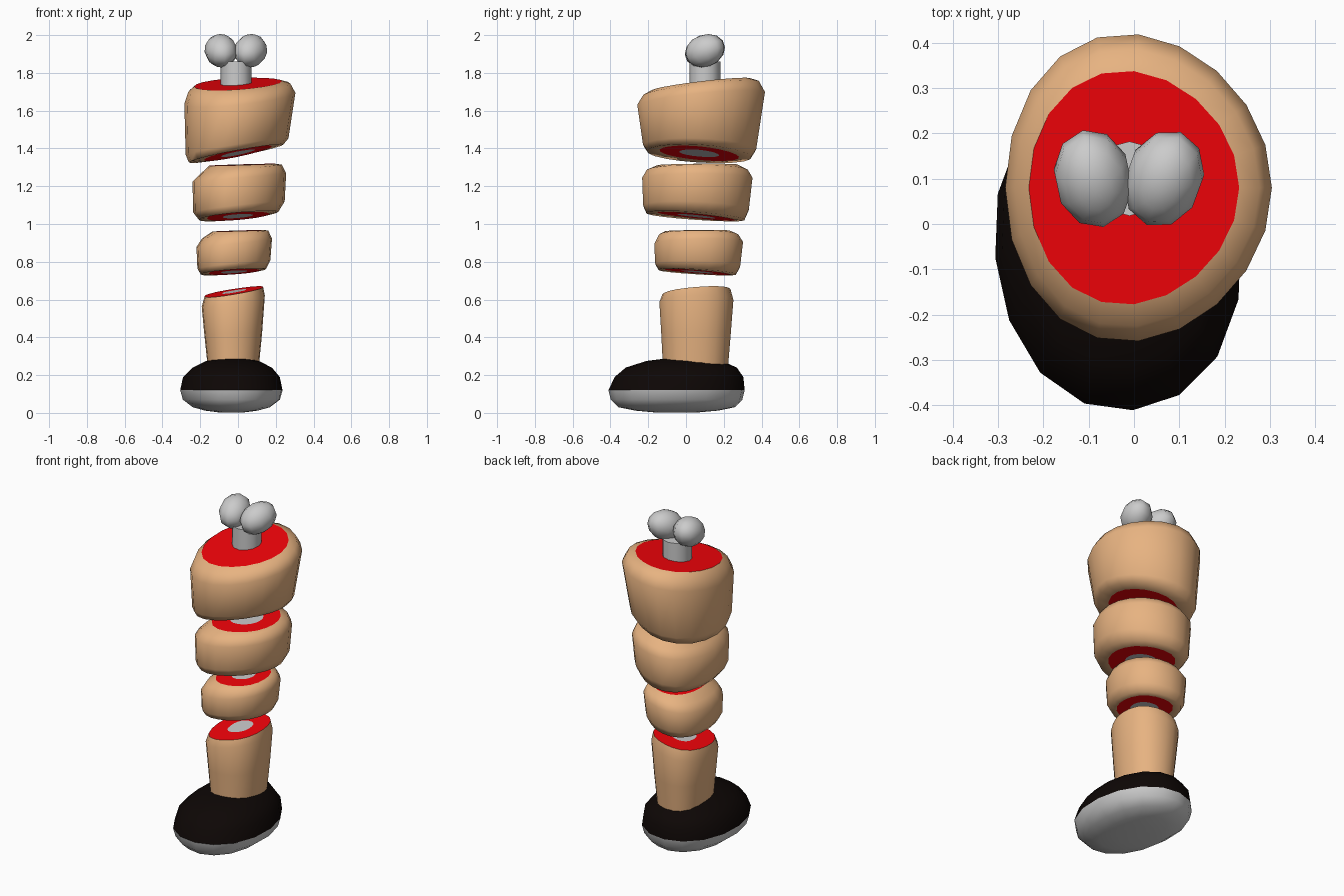
import bpy, bmesh, math


def material(name, rgb):
    m = bpy.data.materials.new(name)
    m.diffuse_color = (*rgb, 1)
    return m


SKIN = material("skin", (0.80, 0.45, 0.22))
FLESH = material("flesh", (0.93, 0.001, 0.003))
BONE = material("bone", (0.8, 0.8, 0.8))
BLACK = material("black", (0.004, 0.002, 0.0015))


def smooth(obj, angle):
    bpy.ops.object.select_all(action='DESELECT')
    obj.select_set(True)
    bpy.context.view_layer.objects.active = obj
    bpy.ops.object.shade_smooth_by_angle(angle=math.radians(angle))


def loft(name, rings, mats, bands, n=16, turn=0.0, egg=0.0, square=0.0):
    """Join tilted ovals (cx, cy, z, rx, ry, slope_x, slope_y).
    bands holds the material index of the first cap, each band, the last cap.
    egg makes the left side blunter, square fills out the corners."""
    bm = bmesh.new()
    loops = []
    for cx, cy, z, rx, ry, sx, sy in rings:
        loop = []
        for i in range(n):
            a = 2 * math.pi * i / n
            f = 1 + square * math.sin(2 * a) ** 2
            u = f * rx * math.cos(a)
            v = f * ry * math.sin(a) * (1 - egg * math.cos(a))
            x = u * math.cos(turn) - v * math.sin(turn)
            y = u * math.sin(turn) + v * math.cos(turn)
            loop.append(bm.verts.new((cx + x, cy + y, z + sx * x + sy * y)))
        loops.append(loop)
    bm.faces.new(loops[0]).material_index = bands[0]
    for k, (a, b) in enumerate(zip(loops, loops[1:])):
        for i in range(n):
            j = (i + 1) % n
            bm.faces.new((a[i], a[j], b[j], b[i])).material_index = bands[k + 1]
    bm.faces.new(loops[-1]).material_index = bands[-1]
    bmesh.ops.recalc_face_normals(bm, faces=bm.faces)
    border = [len({f.material_index for f in e.link_faces}) > 1 for e in bm.edges]
    me = bpy.data.meshes.new(name)
    bm.to_mesh(me)
    bm.free()
    for m in mats:
        me.materials.append(m)
    obj = bpy.data.objects.new(name, me)
    bpy.context.collection.objects.link(obj)
    smooth(obj, 75)
    # crisp border wherever the colour changes
    for e, sharp in zip(me.edges, border):
        if sharp:
            e.use_edge_sharp = True
    return obj


MEAT = [SKIN, FLESH, BONE]
SLICE = [2, 1, 0, 0, 0, 0, 0, 1, 2]   # bone, flesh, skin ..., flesh, bone

# shoe: grey sole and black upper
T = 0.09
loft("shoe_sole", [
    (-0.035, -0.05, 0.003, 0.07, 0.12, 0, 0),
    (-0.035, -0.05, 0.012, 0.14, 0.22, 0, 0),
    (-0.035, -0.05, 0.03, 0.205, 0.31, 0, 0),
    (-0.035, -0.05, 0.07, 0.258, 0.35, 0, 0),
    (-0.035, -0.05, 0.12, 0.272, 0.362, 0, 0)],
    [], [0] * 6, turn=T, square=0.02)
loft("shoe_upper", [
    (-0.035, -0.05, 0.12, 0.272, 0.362, 0, 0),
    (-0.035, -0.037, 0.19, 0.257, 0.342, 0, 0),
    (-0.03, -0.025, 0.24, 0.21, 0.295, 0, 0),
    (-0.03, -0.01, 0.275, 0.14, 0.20, 0, 0),
    (-0.03, 0.0, 0.289, 0.07, 0.10, 0, 0)],
    [BLACK], [0] * 6, turn=T, square=0.02)

# shin, open cut on top
loft("shin", [
    (-0.025, 0.05, 0.24, 0.135, 0.172, 0, 0),
    (-0.025, 0.053, 0.42, 0.153, 0.184, 0.05, 0),
    (-0.025, 0.055, 0.592, 0.167, 0.196, 0.18, 0.03),
    (-0.022, 0.055, 0.642, 0.155, 0.18, 0.16, 0.08),
    (-0.02, 0.055, 0.643, 0.065, 0.075, 0.16, 0.08)],
    MEAT, [0, 0, 0, 0, 1, 2], n=20, egg=0.08, square=0.05)

# calf slice
loft("calf_slice", [
    (-0.02, 0.06, 0.747, 0.07, 0.085, 0.06, -0.08),
    (-0.02, 0.06, 0.747, 0.135, 0.17, 0.06, -0.08),
    (-0.025, 0.06, 0.747, 0.172, 0.205, 0.08, -0.06),
    (-0.022, 0.062, 0.785, 0.193, 0.225, 0.11, -0.03),
    (-0.02, 0.067, 0.90, 0.2, 0.235, 0.11, 0.02),
    (-0.015, 0.067, 0.945, 0.175, 0.21, 0.12, 0),
    (0.0, 0.06, 0.964, 0.135, 0.17, 0.03, 0.01),
    (0.0, 0.06, 0.965, 0.06, 0.075, 0.03, 0.01)],
    MEAT, SLICE, n=20, egg=0.1, square=0.04)

# knee slice
loft("knee_slice", [
    (0.0, 0.055, 1.042, 0.08, 0.1, 0.07, -0.1),
    (0.0, 0.055, 1.042, 0.165, 0.205, 0.07, -0.1),
    (0.003, 0.05, 1.043, 0.21, 0.26, 0.1, -0.07),
    (0.005, 0.053, 1.09, 0.242, 0.28, 0.12, -0.04),
    (0.007, 0.06, 1.245, 0.248, 0.292, 0.09, 0.0),
    (0.015, 0.06, 1.288, 0.217, 0.267, 0.12, 0),
    (0.022, 0.06, 1.314, 0.175, 0.21, 0.03, 0.01),
    (0.022, 0.06, 1.315, 0.085, 0.1, 0.03, 0.01)],
    MEAT, SLICE, n=20, egg=0.12, square=0.02)

# thigh, the top cut carries the bone
loft("thigh", [
    (0.0, 0.07, 1.375, 0.09, 0.105, 0.2, -0.09),
    (0.0, 0.07, 1.375, 0.18, 0.21, 0.2, -0.09),
    (-0.01, 0.07, 1.373, 0.25, 0.275, 0.19, -0.06),
    (-0.005, 0.072, 1.41, 0.272, 0.3, 0.16, -0.04),
    (0.01, 0.08, 1.665, 0.294, 0.338, 0.1, 0.1),
    (0.007, 0.08, 1.722, 0.27, 0.305, 0.08, 0.12),
    (0.0, 0.08, 1.742, 0.232, 0.257, 0.06, 0.12)],
    MEAT, [2, 1, 0, 0, 0, 0, 0, 1], n=20, egg=0.1)

# bone shaft and its two knobs
bpy.ops.mesh.primitive_cylinder_add(vertices=12, radius=0.082, depth=0.16,
                                    location=(-0.01, 0.1, 1.78))
shaft = bpy.context.object
shaft.name = "bone_shaft"
smooth(shaft, 40)
for side, x in ((1, -0.09), (-1, 0.066)):
    bpy.ops.mesh.primitive_uv_sphere_add(
        segments=10, ring_count=7, location=(x, 0.1, 1.917),
        rotation=(math.radians(20), 0, side * math.radians(12 if side > 0 else 20)))
    knob = bpy.context.object
    knob.name = "bone_knob_left" if side > 0 else "bone_knob_right"
    knob.scale = (0.087, 0.112, 0.085)
    smooth(knob, 60)
